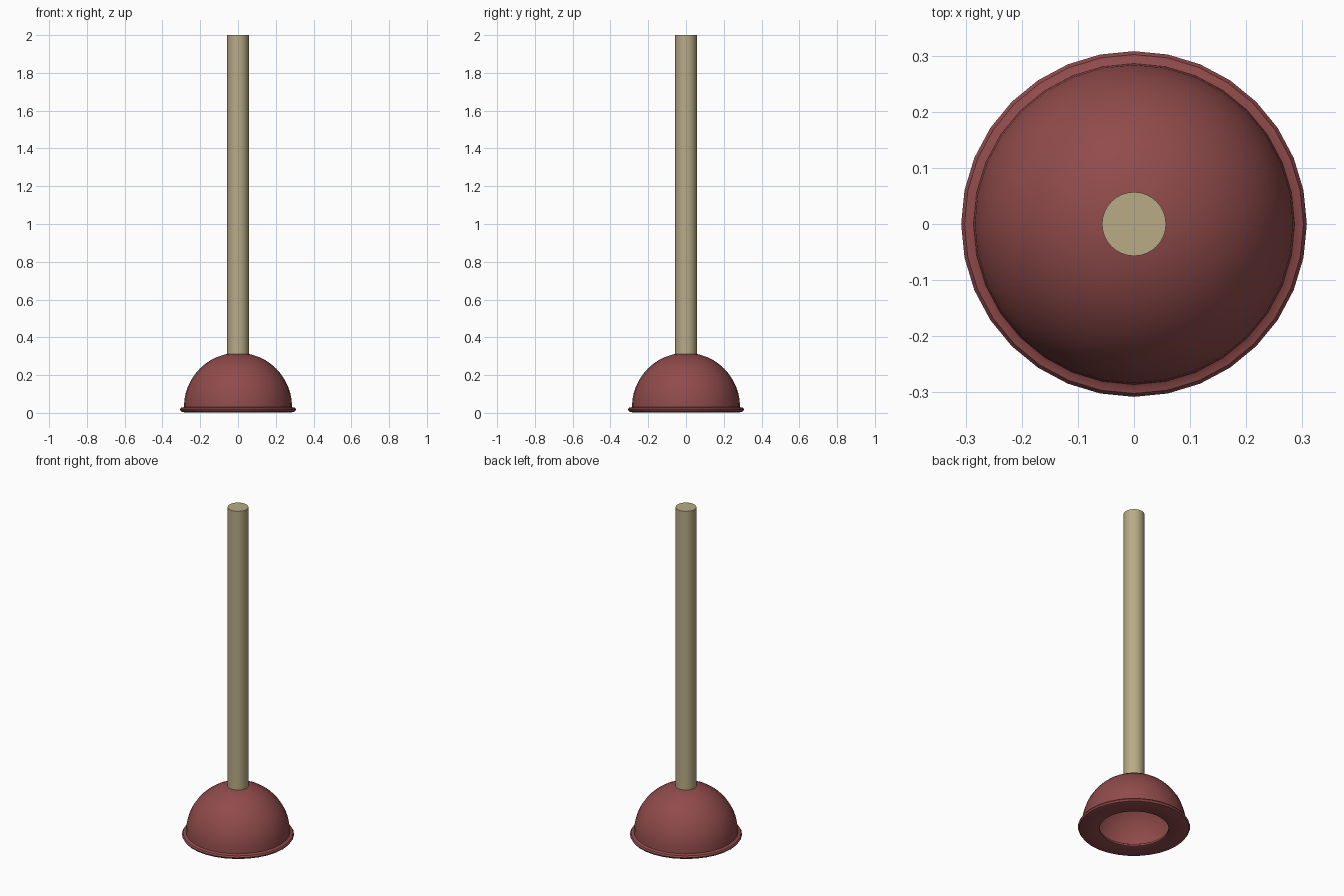
import bpy, bmesh
from math import sin, cos, pi, radians

if "Cube" in bpy.data.objects:
    bpy.data.objects.remove(bpy.data.objects["Cube"])

SEGMENTS = 32


def material(name, color):
    mat = bpy.data.materials.new(name)
    mat.diffuse_color = color
    mat.use_nodes = True
    mat.node_tree.nodes["Principled BSDF"].inputs["Base Color"].default_value = mat.diffuse_color
    return mat


def lathe(name, profile, mat, closed=False):
    """Spin an (r, z) profile around the z axis."""
    bm = bmesh.new()
    verts = [bm.verts.new((r, 0, z)) for r, z in profile]
    edges = [bm.edges.new(pair) for pair in zip(verts, verts[1:])]
    if closed:
        edges.append(bm.edges.new((verts[-1], verts[0])))
    bmesh.ops.spin(bm, geom=verts + edges, cent=(0, 0, 0), axis=(0, 0, 1),
                   angle=2 * pi, steps=SEGMENTS)
    bmesh.ops.remove_doubles(bm, verts=bm.verts, dist=1e-4)
    bmesh.ops.recalc_face_normals(bm, faces=bm.faces)
    mesh = bpy.data.meshes.new(name)
    bm.to_mesh(mesh)
    bm.free()
    mesh.materials.append(mat)
    obj = bpy.data.objects.new(name, mesh)
    bpy.context.collection.objects.link(obj)
    bpy.ops.object.select_all(action='DESELECT')
    obj.select_set(True)
    bpy.context.view_layer.objects.active = obj
    bpy.ops.object.shade_smooth_by_angle(angle=radians(35))
    return obj


def dome(radius, base, steps=12):
    """Quarter circle from the rim up to the pole."""
    return [(radius * cos(a), base + radius * sin(a))
            for a in (i * pi / 2 / steps for i in range(steps + 1))]


rubber = material("red_rubber", (0.28, 0.07, 0.07, 1))
wood = material("pale_wood", (0.48, 0.41, 0.24, 1))

# Rubber cup: outer dome, flared rim, flat underside, inward lip, inner dome
rim = [(0.288, 0.03), (0.302, 0.027), (0.308, 0.018), (0.302, 0.008), (0.285, 0.003)]
lip = [(0.20, 0.003), (0.19, 0.007), (0.19, 0.018), (0.20, 0.025)]
lathe("rubber_cup", dome(0.286, 0.032)[::-1] + rim + lip + dome(0.266, 0.03), rubber)

# Wooden handle, seated in the top of the dome
lathe("handle", [(0, 0.298), (0.057, 0.298), (0.057, 2.0), (0, 2.0)], wood)

# Stand the cup exactly on the floor
bpy.data.objects["rubber_cup"].location.z = -0.003 + 0.003
